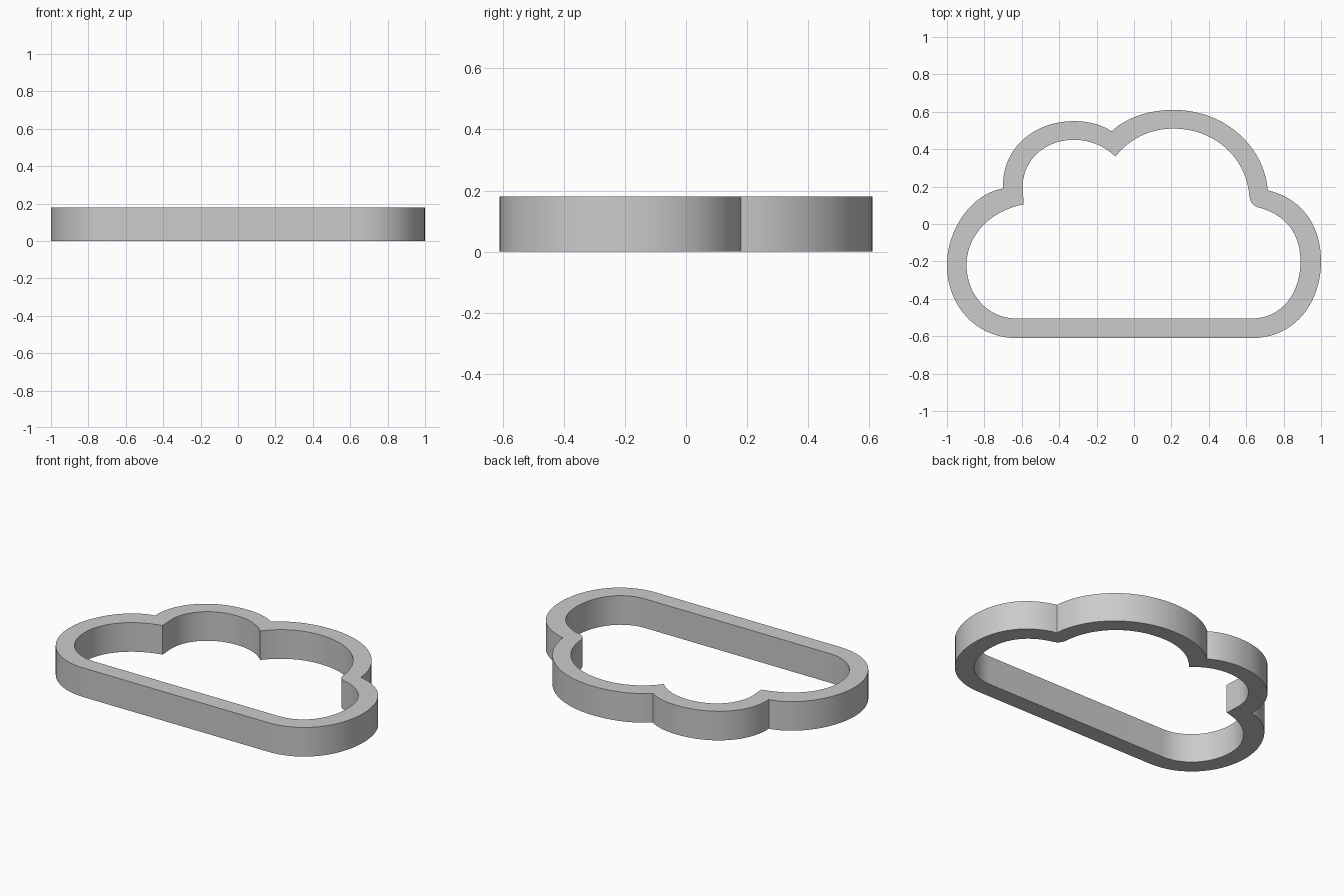
import bpy, bmesh, math
from mathutils import Vector
from mathutils.geometry import interpolate_bezier

if "Cube" in bpy.data.objects:
    bpy.data.objects.remove(bpy.data.objects["Cube"])

HEIGHT = 0.18

# Each segment: (handle 1, handle 2, end point), or (end point,) for a straight line
START_OUT, OUTER = (-0.63, -0.61), [
    ((0.63, -0.61),),
    ((0.86, -0.61), (1.0, -0.42), (1.0, -0.2)),
    ((1.0, 0.0), (0.89, 0.14), (0.715, 0.18)),
    ((0.70, 0.40), (0.50, 0.61), (0.21, 0.61)),
    ((0.08, 0.61), (-0.04, 0.57), (-0.12, 0.495)),
    ((-0.17, 0.53), (-0.24, 0.55), (-0.32, 0.55)),
    ((-0.54, 0.55), (-0.71, 0.40), (-0.70, 0.19)),
    ((-0.86, 0.165), (-1.0, -0.02), (-1.0, -0.22)),
    ((-1.0, -0.44), (-0.84, -0.61), (-0.63, -0.61)),
]
START_IN, INNER = (-0.63, -0.505), [
    ((0.63, -0.505),),
    ((0.79, -0.505), (0.89, -0.37), (0.89, -0.2)),
    ((0.89, -0.04), (0.80, 0.055), (0.66, 0.09)),
    ((0.63, 0.10), (0.615, 0.13), (0.615, 0.17)),
    ((0.59, 0.36), (0.43, 0.51), (0.21, 0.51)),
    ((0.09, 0.51), (-0.02, 0.46), (-0.10, 0.36)),
    ((-0.16, 0.42), (-0.24, 0.45), (-0.32, 0.45)),
    ((-0.48, 0.45), (-0.595, 0.34), (-0.595, 0.20)),
    ((-0.59, 0.105),),
    ((-0.77, 0.07), (-0.895, -0.06), (-0.895, -0.22)),
    ((-0.895, -0.38), (-0.78, -0.505), (-0.63, -0.505)),
]


def outline(start, segments, steps=20):
    """Sample a closed chain of lines and curves into points."""
    pts = [Vector(start)]
    for seg in segments:
        if len(seg) == 1:
            pts.append(Vector(seg[0]))
        else:
            h1, h2, end = map(Vector, seg)
            pts += interpolate_bezier(pts[-1], h1, h2, end, steps + 1)[1:]
    return pts[:-1]


# Flat ring between the two outlines, extruded upwards
bm = bmesh.new()
edges = []
for pts in (outline(START_OUT, OUTER), outline(START_IN, INNER)):
    vs = [bm.verts.new((p[0], p[1], 0)) for p in pts]
    edges += [bm.edges.new((a, b)) for a, b in zip(vs, vs[1:] + vs[:1])]
bmesh.ops.triangle_fill(bm, edges=edges, use_beauty=True, use_dissolve=False)
ext = bmesh.ops.extrude_face_region(bm, geom=bm.faces[:], use_keep_orig=True)
for v in ext["geom"]:
    if isinstance(v, bmesh.types.BMVert):
        v.co.z = HEIGHT
bmesh.ops.recalc_face_normals(bm, faces=bm.faces[:])

mesh = bpy.data.meshes.new("cloud_frame")
bm.to_mesh(mesh)
bm.free()
frame = bpy.data.objects.new("cloud_frame", mesh)
bpy.context.collection.objects.link(frame)

grey = bpy.data.materials.new("grey")
grey.diffuse_color = (0.6, 0.6, 0.6, 1)
grey.use_nodes = True
grey.node_tree.nodes["Principled BSDF"].inputs["Base Color"].default_value = grey.diffuse_color
mesh.materials.append(grey)

bpy.context.view_layer.objects.active = frame
frame.select_set(True)
bpy.ops.object.shade_smooth_by_angle(angle=math.radians(30))
